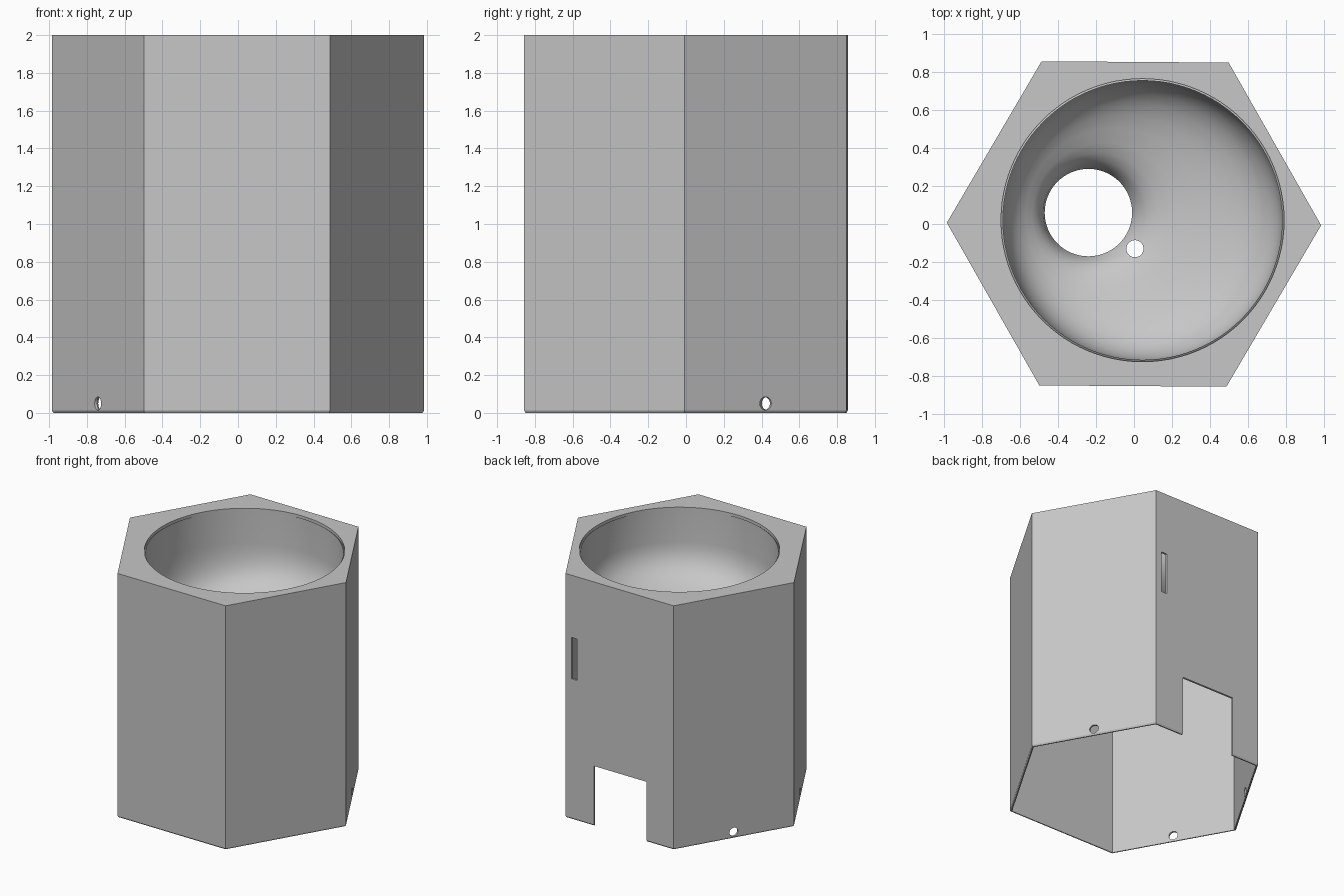
import bpy, bmesh, math
from mathutils import Vector

cube = bpy.data.objects.get("Cube")
if cube:
    bpy.data.objects.remove(cube, do_unlink=True)

grey = bpy.data.materials.new("light_grey")
grey.use_nodes = True
grey.diffuse_color = (0.57, 0.57, 0.57, 1)
grey.node_tree.nodes["Principled BSDF"].inputs["Base Color"].default_value = grey.diffuse_color

RADIUS = 0.985
APOTHEM = RADIUS * math.cos(math.pi / 6)
TURN = math.radians(-0.4)
BORE = Vector((0.045, 0.02))
DRAIN = Vector((-0.24, 0.06))
BORE_R, DRAIN_R = 0.735, 0.23


def loft(name, rings, sides, phase=0.0, closed=False):
    """Skin a stack of (centre, radius, z) rings; cap the ends or join them."""
    bm = bmesh.new()
    loops = []
    for c, r, z in rings:
        angles = [phase + math.tau * i / sides for i in range(sides)]
        loops.append([bm.verts.new((c[0] + r * math.cos(a), c[1] + r * math.sin(a), z))
                      for a in angles])
    pairs = list(zip(loops, loops[1:]))
    if closed:
        pairs.append((loops[-1], loops[0]))
    else:
        bm.faces.new(loops[0])
        bm.faces.new(loops[-1])
    for lo, hi in pairs:
        for i in range(sides):
            j = (i + 1) % sides
            bm.faces.new((lo[i], lo[j], hi[j], hi[i]))
    bmesh.ops.recalc_face_normals(bm, faces=bm.faces[:])
    mesh = bpy.data.meshes.new(name)
    bm.to_mesh(mesh)
    bm.free()
    obj = bpy.data.objects.new(name, mesh)
    bpy.context.collection.objects.link(obj)
    mesh.materials.append(grey)
    return obj


def activate(obj):
    bpy.ops.object.select_all(action="DESELECT")
    obj.select_set(True)
    bpy.context.view_layer.objects.active = obj


def cut(target, cutter):
    """Subtract the cutter from the target and discard it."""
    cutter.hide_render = True
    mod = target.modifiers.new("cut", "BOOLEAN")
    mod.operation = "DIFFERENCE"
    mod.solver = "EXACT"
    mod.object = cutter
    activate(target)
    bpy.ops.object.modifier_apply(modifier=mod.name)
    bpy.data.objects.remove(cutter, do_unlink=True)


def box(centre, size):
    bpy.ops.mesh.primitive_cube_add(size=1, location=centre, rotation=(0, 0, TURN))
    obj = bpy.context.object
    obj.scale = size
    return obj


def rod(centre, radius, depth, rotation=(0, 0, 0), sides=32):
    bpy.ops.mesh.primitive_cylinder_add(vertices=sides, radius=radius, depth=depth,
                                        location=centre, rotation=rotation)
    return bpy.context.object


# Thin hexagonal housing, open underneath, with a small chamfer at the foot
origin = (0, 0)
inner = RADIUS - 0.018
housing = loft("hexagonal_housing", [
    (origin, inner, 1.95), (origin, inner, 0), (origin, RADIUS - 0.008, 0),
    (origin, RADIUS, 0.012), (origin, RADIUS, 2)], 6, TURN)

# Round opening in the top plate
cut(housing, rod((*BORE, 2), 0.745, 0.3, sides=96))

# Doorway and narrow slot in the back wall
cut(housing, box((0, APOTHEM, 0.195), (0.48, 0.2, 0.59)))
cut(housing, box((0.42, APOTHEM, 1.32), (0.05, 0.2, 0.34)))

# Small holes near the foot of three side walls
for degrees in (30, 150, 210):
    a = math.radians(degrees) + TURN
    cut(housing, rod((APOTHEM * math.cos(a), APOTHEM * math.sin(a), 0.05),
                     0.035, 0.2, (0, math.pi / 2, a)))

# Off-centre funnel bowl with a rounded floor leading to the drain
profile = [(BORE_R, 1.985), (BORE_R, 1.72), (0.731, 1.66), (0.718, 1.6), (0.695, 1.545),
           (0.66, 1.495), (0.61, 1.45), (0.54, 1.41), (0.46, 1.378), (0.38, 1.35),
           (0.32, 1.322), (0.28, 1.29), (0.25, 1.245), (DRAIN_R, 1.17)]
inside, outside = [], []
for r, z in profile:
    centre = BORE.lerp(DRAIN, (BORE_R - r) / (BORE_R - DRAIN_R))
    inside.append((centre, r, z))
    outside.append((centre, r + 0.025, z - 0.02))
bowl = loft("funnel_bowl", inside + outside[::-1], 96, closed=True)

# Small hole beside the drain
cut(bowl, rod((0.005, -0.13, 1.35), 0.045, 0.5))

for obj in (housing, bowl):
    activate(obj)
    bpy.ops.object.shade_smooth_by_angle(angle=math.radians(28))
